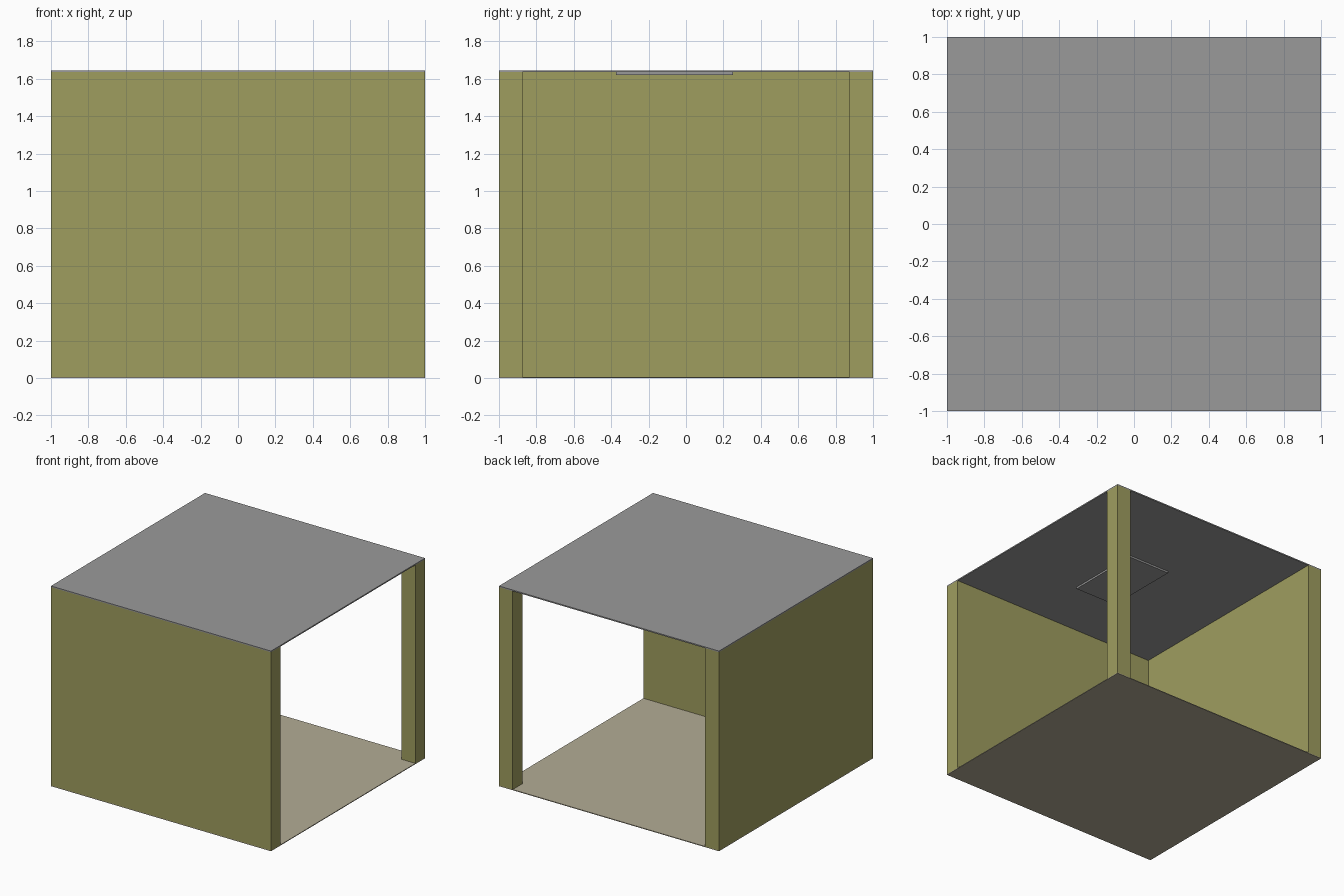
import bpy
import bmesh

if "Cube" in bpy.data.objects:
    bpy.data.objects.remove(bpy.data.objects["Cube"])


def material(name, rgb):
    """Flat material from 0-255 sRGB values, stored as linear."""
    def lin(c):
        c /= 255
        return c / 12.92 if c <= 0.04045 else ((c + 0.055) / 1.055) ** 2.4
    mat = bpy.data.materials.new(name)
    mat.diffuse_color = (*[lin(c) for c in rgb], 1)
    mat.use_nodes = True
    mat.node_tree.nodes["Principled BSDF"].inputs["Base Color"].default_value = mat.diffuse_color
    return mat


def box(name, x, y, z, mat):
    """Axis-aligned box given its (min, max) range on each axis."""
    bm = bmesh.new()
    bmesh.ops.create_cube(bm, size=1)
    for v in bm.verts:
        v.co = [r[1] if c > 0 else r[0] for c, r in zip(v.co, (x, y, z))]
    mesh = bpy.data.meshes.new(name)
    bm.to_mesh(mesh)
    bm.free()
    mesh.materials.append(mat)
    obj = bpy.data.objects.new(name, mesh)
    bpy.context.collection.objects.link(obj)
    return obj


olive = material("olive wall", (159, 157, 95))
grey = material("grey roof", (154, 154, 154))
beige = material("beige floor", (179, 172, 149))

FLOOR, CEILING, TOP = 0.006, 1.635, 1.645
INNER = 0.875           # inner face of the walls
full = (-1, 1)
wall_z = (FLOOR, CEILING)

# Thin floor and roof slabs
box("floor", full, full, (0, FLOOR), beige)
box("roof", full, full, (CEILING, TOP), grey)

# Two solid walls; the right and back sides stay open
box("front_wall", full, (-1, -INNER), wall_z, olive)
box("left_wall", (-1, -INNER), (-INNER, 1), wall_z, olive)

# Free-standing post in the open corner
box("corner_post", (INNER, 1), (INNER, 1), wall_z, olive)

# Shallow panel under the ceiling
box("ceiling_panel", (-0.125, 0.25), (-0.375, 0.25), (1.62, CEILING), grey)
